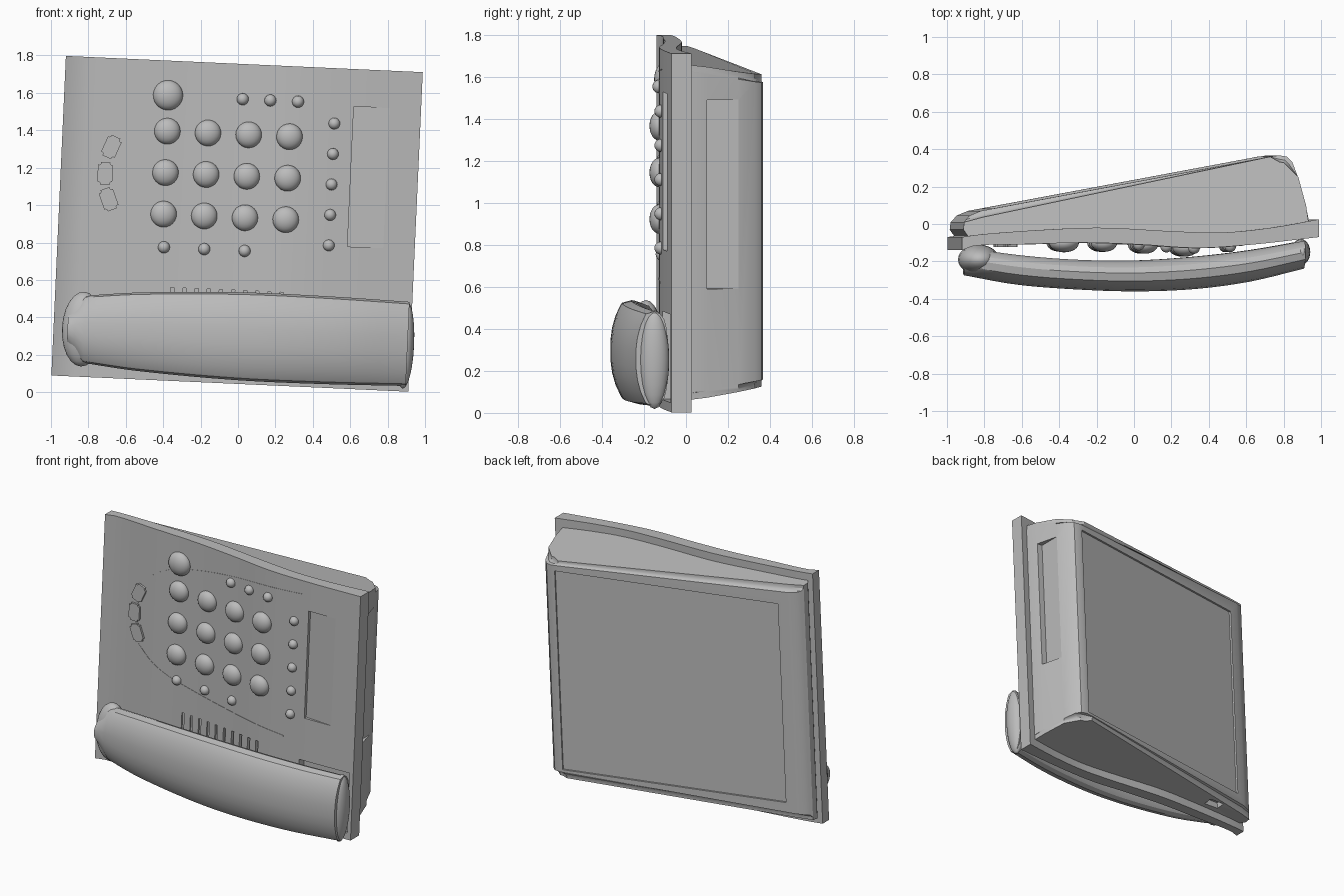
import bpy, bmesh, math
from mathutils import Matrix, Vector

if "Cube" in bpy.data.objects:
    bpy.data.objects.remove(bpy.data.objects["Cube"])

# The whole phone hangs slightly tilted: local u, depth, height -> world
FRAME = Matrix.Translation((-0.005, 0, 0.9)) @ Matrix.Rotation(math.radians(2.6), 4, 'Y')

grey = bpy.data.materials.new("phone grey")
grey.use_nodes = True
COLOUR = (0.5, 0.5, 0.5, 1)
grey.diffuse_color = COLOUR
grey.node_tree.nodes["Principled BSDF"].inputs["Base Color"].default_value = COLOUR


def finish(name, bm, smooth=30):
    bmesh.ops.recalc_face_normals(bm, faces=bm.faces)
    bm.transform(FRAME)
    me = bpy.data.meshes.new(name)
    bm.to_mesh(me)
    bm.free()
    me.materials.append(grey)
    ob = bpy.data.objects.new(name, me)
    bpy.context.collection.objects.link(ob)
    if smooth:
        bpy.ops.object.select_all(action='DESELECT')
        ob.select_set(True)
        bpy.context.view_layer.objects.active = ob
        bpy.ops.object.shade_smooth_by_angle(angle=math.radians(smooth))
    return ob


def curve_at(pts, u):
    """Smooth value through (u, value) points."""
    n = len(pts)
    i = max(0, min(n - 2, sum(p[0] <= u for p in pts) - 1))
    slope = lambda k: ((pts[min(k + 1, n - 1)][1] - pts[max(k - 1, 0)][1])
                       / (pts[min(k + 1, n - 1)][0] - pts[max(k - 1, 0)][0]))
    (a, va), (b, vb) = pts[i], pts[i + 1]
    h, t = b - a, (u - a) / (b - a)
    return ((2*t**3 - 3*t*t + 1) * va + (t**3 - 2*t*t + t) * h * slope(i)
            + (3*t*t - 2*t**3) * vb + (t**3 - t*t) * h * slope(i + 1))


def loft(bm, rings):
    loops = [[bm.verts.new(p) for p in r] for r in rings]
    for a, b in zip(loops, loops[1:]):
        for i in range(len(a)):
            j = (i + 1) % len(a)
            bm.faces.new((a[i], a[j], b[j], b[i]))
    bm.faces.new(loops[0])
    bm.faces.new(loops[-1][::-1])


def box(bm, centre, size, turn=0.0):
    m = (Matrix.Translation(centre) @ Matrix.Rotation(turn, 4, 'Z')
         @ Matrix.Diagonal((*size, 1)))
    bmesh.ops.create_cube(bm, size=1, matrix=m)


def cut(ob, cutter):
    cutter.hide_render = True
    cutter.hide_set(True)
    cutter.display_type = 'WIRE'
    mod = ob.modifiers.new("cut", 'BOOLEAN')
    mod.operation, mod.solver, mod.object = 'DIFFERENCE', 'EXACT', cutter


# Wavy face plate
FRONT = [(-0.955, -0.14), (-0.88, -0.115), (-0.6, -0.108), (-0.3, -0.1), (0, -0.11),
         (0.3, -0.128), (0.6, -0.11), (0.955, -0.07)]
BACK = [(-0.955, -0.07), (-0.85, -0.055), (-0.5, -0.03), (-0.2, -0.02), (0.2, -0.04),
        (0.45, -0.045), (0.7, -0.02), (0.955, 0.025)]
front = lambda u: curve_at(FRONT, u)
us = [-0.955 + 1.91 * i / 32 for i in range(33)]
outline = [(u, front(u)) for u in us] + [(u, curve_at(BACK, u)) for u in reversed(us)]
bm = bmesh.new()
loft(bm, [[(u, y, w) for u, y in outline] for w in (-0.855, 0.855)])
plate = finish("face_plate", bm)

# Handset cradle recess, display window and speaker slots cut into the plate
bm = bmesh.new()
box(bm, (0.75, -0.14, -0.6), (0.36, 0.17, 0.42))
box(bm, (0.7, -0.14, 0.28), (0.21, 0.1, 0.75))
for i in range(10):
    box(bm, (-0.33 + 0.065 * i, -0.13, -0.41), (0.018, 0.08, 0.11))
cut(plate, finish("plate_cutter", bm, 0))

# Wedge body, tapering towards the back
WEDGE = [(-0.91, -0.08), (-0.945, -0.03), (-0.94, 0.01), (-0.91, 0.045), (-0.85, 0.07),
         (0.7, 0.36), (0.75, 0.367), (0.79, 0.36), (0.82, 0.33), (0.85, 0.25),
         (0.89, 0.1), (0.91, 0.0), (0.91, -0.04)]
bm = bmesh.new()
taper = lambda y: 0.805 - 0.17 * max(y, 0)
loft(bm, [[(u, y, s * taper(y)) for u, y in WEDGE] for s in (-1, 1)])
rim = [e for e in bm.edges if abs(e.verts[0].co.z - e.verts[1].co.z) < 0.3
       and max(v.co.y for v in e.verts) > 0.06]
bmesh.ops.bevel(bm, geom=rim, offset=0.035, segments=3, affect='EDGES')
body = finish("rear_body", bm)

# Recessed back panel, side pocket and cable socket
bm = bmesh.new()
SLOPE = math.atan2(0.29, 1.55)
box(bm, (-0.035, 0.25, -0.01), (1.54, 0.08, 1.36), SLOPE)
box(bm, (0.92, 0.22, 0.18), (0.14, 0.24, 0.9))
box(bm, (-0.62, 0.03, -0.8), (0.11, 0.06, 0.08))
cut(body, finish("body_cutter", bm, 0))

# Handset: bowed shell lofted along its length
H_BACK = [(-0.88, -0.125), (-0.6, -0.165), (-0.3, -0.19), (0.03, -0.195), (0.35, -0.175),
          (0.65, -0.14), (0.94, -0.09)]
H_FRONT = [(-0.88, -0.275), (-0.6, -0.325), (-0.3, -0.35), (0.03, -0.362), (0.35, -0.35),
           (0.65, -0.31), (0.94, -0.24)]
H_HALF = [(-0.79, 0.18), (-0.5, 0.21), (0.03, 0.235), (0.5, 0.235), (0.94, 0.225)]
half = [(0, 0.6), (0.08, 0.82), (0.22, 0.95), (0.4, 1), (0.66, 0.95), (0.7, 0.91),
        (0.84, 0.7), (0.94, 0.45), (0.99, 0.18)]
section = half + [(d, -h) for d, h in reversed(half)]
rings = []
for u in [-0.88, -0.84] + [-0.79 + 1.73 * i / 24 for i in range(25)]:
    h = curve_at(H_HALF, u) if u >= -0.79 else 0.18 - (-0.79 - u) * 1.1
    yb, yf = curve_at(H_BACK, u), curve_at(H_FRONT, u)
    rings.append([(u, yb + (yf - yb) * d, -0.6 + h * k) for d, k in section])
bm = bmesh.new()
loft(bm, rings)
finish("handset_shell", bm)


def ellipsoid(name, centre, radii, segs=24):
    bm = bmesh.new()
    bmesh.ops.create_uvsphere(bm, u_segments=segs, v_segments=segs // 2, radius=1,
                              matrix=Matrix.Translation(centre) @ Matrix.Diagonal((*radii, 1)))
    return finish(name, bm, 60)


# Rounded ends of the handset
ellipsoid("handset_right_end", (0.925, -0.15, -0.605), (0.05, 0.07, 0.235))
ellipsoid("handset_left_end", (-0.8, -0.19, -0.6), (0.11, 0.08, 0.2))

# Domed keys: (u, w, radius)
keys = [(-0.395 + 0.218 * c, 0.034 + 0.222 * r, 0.07) for r in range(3) for c in range(4)]
keys += [(-0.4, 0.67, 0.08)]
keys += [(0.148 * c, 0.667, 0.032) for c in range(3)]
keys += [(0.495, -0.093 + 0.163 * r, 0.031) for r in range(5)]
keys += [(-0.385 + 0.216 * c, -0.143, 0.032) for c in range(3)]
for u, w, r in keys:
    ellipsoid("round_key" if r > 0.05 else "small_key", (u, front(u), w),
              (r, 0.02 + 0.38 * r, r), 24 if r > 0.05 else 16)

# Three slanted function keys
for u, w, tilt in ((-0.69, 0.38, 22), (-0.717, 0.237, 0), (-0.692, 0.1, -22)):
    bm = bmesh.new()
    box(bm, (0, 0, 0), (0.08, 0.02, 0.12))
    bmesh.ops.bevel(bm, geom=[e for e in bm.edges if abs(e.verts[0].co.y - e.verts[1].co.y) > 0.01],
                    offset=0.015, segments=3, affect='EDGES')
    bm.transform(Matrix.Translation((u, front(u) - 0.004, w))
                 @ Matrix.Rotation(math.radians(tilt), 4, 'Y'))
    finish("function_key", bm)

# Thin contour line sweeping round the keypad
SWEEPS = ([(-0.68, 0.44), (-0.57, 0.55), (-0.4, 0.63), (0, 0.71), (0.55, 0.76)],
          [(-0.68, 0.02), (-0.57, -0.08), (-0.4, -0.15), (0, -0.22), (0.45, -0.26)])
for pts in SWEEPS:
    bm = bmesh.new()
    rings = []
    for i in range(31):
        u = pts[0][0] + (pts[-1][0] - pts[0][0]) * i / 30
        w, y = curve_at(pts, u), front(u)
        rings.append([(u, y - 0.002, w - 0.003), (u, y - 0.002, w + 0.003),
                      (u, y + 0.004, w + 0.003), (u, y + 0.004, w - 0.003)])
    loft(bm, rings)
    finish("contour_line", bm)
